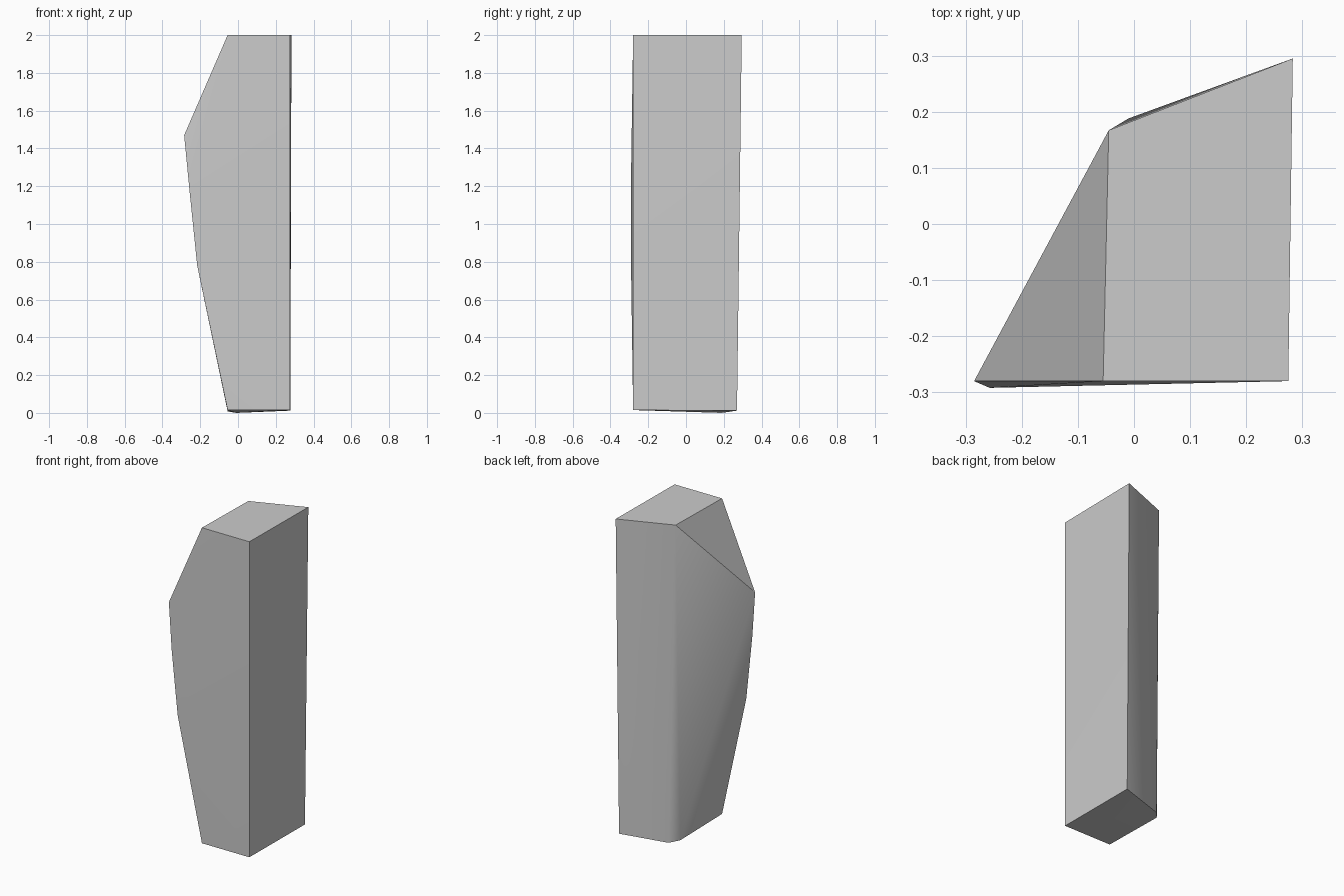
import bpy
import bmesh
import math

if "Cube" in bpy.data.objects:
    bpy.data.objects.remove(bpy.data.objects["Cube"], do_unlink=True)

# Plain grey stone
grey = bpy.data.materials.new("plain_grey")
grey.use_nodes = True
colour = (0.6, 0.6, 0.6, 1)
grey.diffuse_color = colour
grey.node_tree.nodes["Principled BSDF"].inputs["Base Color"].default_value = colour

# Corner points of the block, from the top down
top = [(-0.055, -0.28, 2), (0.275, -0.28, 2), (0.283, 0.295, 2), (-0.045, 0.167, 2)]
side_ridge = [(-0.285, -0.28, 1.47), (-0.257, -0.292, 1.18), (-0.216, -0.291, 0.78)]
base = [(-0.055, -0.28, 0.015), (0.275, -0.28, 0.015), (0.277, 0.27, 0.012),
        (-0.01, 0.188, 0), (-0.055, 0.135, 0.008)]

# Wrap the corners in a convex skin
bm = bmesh.new()
for point in top + side_ridge + base:
    bm.verts.new(point)
hull = bmesh.ops.convex_hull(bm, input=bm.verts)
bmesh.ops.dissolve_limit(bm, angle_limit=math.radians(0.5), verts=bm.verts, edges=bm.edges)
bmesh.ops.recalc_face_normals(bm, faces=bm.faces)

mesh = bpy.data.meshes.new("stone_block")
bm.to_mesh(mesh)
bm.free()
mesh.materials.append(grey)
block = bpy.data.objects.new("stone_block", mesh)
bpy.context.collection.objects.link(block)

# Soften the shallow folds and keep the hard edges
bpy.ops.object.select_all(action="DESELECT")
block.select_set(True)
bpy.context.view_layer.objects.active = block
bpy.ops.object.shade_smooth_by_angle(angle=math.radians(35))
